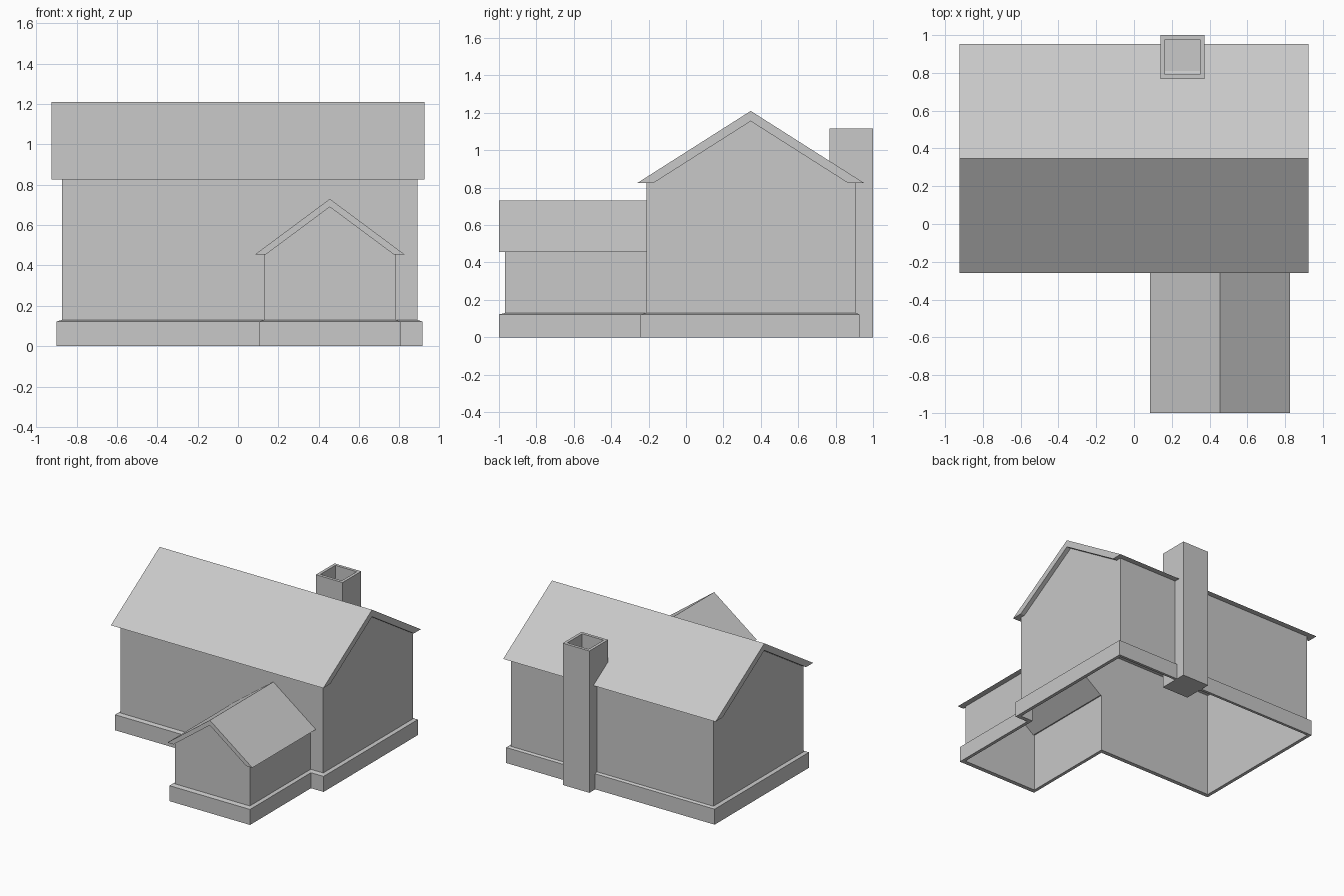
import bpy, bmesh
from mathutils import Vector

if "Cube" in bpy.data.objects:
    bpy.data.objects.remove(bpy.data.objects["Cube"])

mat = bpy.data.materials.new("light grey")
mat.diffuse_color = (0.58, 0.58, 0.58, 1)
mat.use_nodes = True
mat.node_tree.nodes["Principled BSDF"].inputs["Base Color"].default_value = mat.diffuse_color


def finish(name, bm):
    me = bpy.data.meshes.new(name)
    bm.to_mesh(me)
    bm.free()
    me.materials.append(mat)
    ob = bpy.data.objects.new(name, me)
    bpy.context.collection.objects.link(ob)
    return ob


def face(bm, pts):
    return bm.faces.new([bm.verts.new(p) for p in pts])


# Plan outline (counter-clockwise): main block plus front wing
def outline(x0, x1, y0, y1, wx0, wx1, wy):
    return [(x0, y0), (wx0, y0), (wx0, wy), (wx1, wy),
            (wx1, y0), (x1, y0), (x1, y1), (x0, y1)]


wall = outline(-0.873, 0.889, -0.211, 0.907, 0.13, 0.78, -0.967)
skirt = outline(-0.899, 0.915, -0.243, 0.928, 0.105, 0.805, -1.0)
EAVE, WING_EAVE = 0.825, 0.455

# Walls: open shell, one panel per outline edge, then gables
bm = bmesh.new()
for i, (a, b) in enumerate(zip(wall, wall[1:] + wall[:1])):
    h = WING_EAVE if i in (1, 2, 3) else EAVE
    face(bm, [(*a, 0), (*b, 0), (*b, h), (*a, h)])
x0, y0, x1, y1 = *wall[0], *wall[6]
wx0, wx1, wy = wall[2][0], wall[3][0], wall[2][1]
face(bm, [(x1, y0, EAVE), (x1, y1, EAVE), (x1, 0.345, 1.155)])
face(bm, [(x0, y1, EAVE), (x0, y0, EAVE), (x0, 0.345, 1.155)])
face(bm, [(wx0, wy, WING_EAVE), (wx1, wy, WING_EAVE), (0.455, wy, 0.69)])
# front wall above the opening into the wing
face(bm, [(wx0, y0, WING_EAVE), (0.455, y0, 0.69), (wx1, y0, WING_EAVE),
          (wx1, y0, EAVE), (wx0, y0, EAVE)])
bmesh.ops.remove_doubles(bm, verts=bm.verts, dist=1e-5)
finish("walls", bm)

# Foundation: skirt around the walls with a slightly sloped top
bm = bmesh.new()
rings = [(wall, 0), (skirt, 0), (skirt, 0.122), (wall, 0.13)]
loops = [[bm.verts.new((x, y, z)) for x, y in pts] for pts, z in rings]
for lo, hi in zip(loops, loops[1:]):
    for i in range(8):
        j = (i + 1) % 8
        bm.faces.new([lo[i], lo[j], hi[j], hi[i]])
finish("foundation", bm)


# Roofs: chevron profile (across, height) swept along a ridge
def roof(name, a, b, mid, eave, top, inner, start, sweep, place):
    t = (inner - eave) / (top - eave)
    prof = [(a, eave), (mid + (a - mid) * t, eave), (mid, inner),
            (mid + (b - mid) * t, eave), (b, eave), (mid, top)]
    bm = bmesh.new()
    ends = [[bm.verts.new(place(u, s, z)) for u, z in prof]
            for s in (start, start + sweep)]
    for i in range(6):
        j = (i + 1) % 6
        bm.faces.new([ends[0][i], ends[0][j], ends[1][j], ends[1][i]])
    for e in ends:  # end caps, split at the ridge
        bm.faces.new([e[0], e[1], e[2], e[5]])
        bm.faces.new([e[2], e[3], e[4], e[5]])
    bmesh.ops.recalc_face_normals(bm, faces=bm.faces)
    bmesh.ops.dissolve_limit(bm, angle_limit=0.01, verts=bm.verts, edges=bm.edges)
    finish(name, bm)


roof("main_roof", -0.26, 0.952, 0.346, EAVE, 1.21, 1.155, -0.924, 1.848,
     lambda u, s, z: (s, u, z))
roof("wing_roof", 0.085, 0.825, 0.455, WING_EAVE, 0.73, 0.69, -1.0, 0.789,
     lambda u, s, z: (u, s, z))

# Chimney: tall box with a recessed flue
bm = bmesh.new()
bmesh.ops.create_cube(bm, size=1)
bmesh.ops.scale(bm, verts=bm.verts, vec=(0.232, 0.232, 1.115))
bmesh.ops.translate(bm, verts=bm.verts, vec=(0.256, 0.884, 0.5575))
top = max(bm.faces, key=lambda f: f.calc_center_median().z)
bmesh.ops.inset_region(bm, faces=[top], thickness=0.033)
new = bmesh.ops.extrude_discrete_faces(bm, faces=[top])["faces"][0]
bmesh.ops.translate(bm, verts=new.verts, vec=Vector((0, 0, -0.2)))
finish("chimney", bm)
